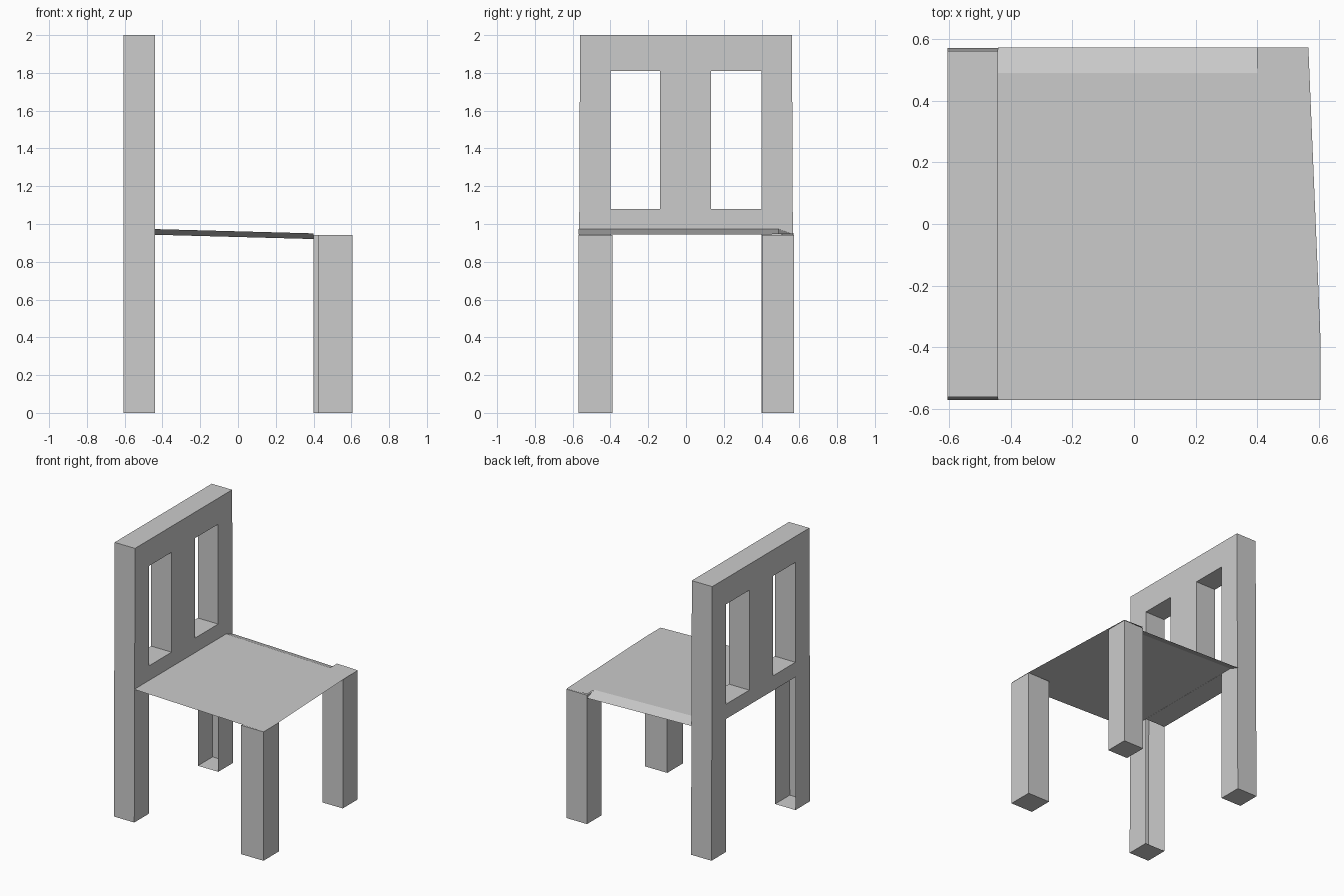
import bpy
import bmesh

cube = bpy.data.objects.get("Cube")
if cube:
    bpy.data.objects.remove(cube, do_unlink=True)

grey = bpy.data.materials.new("light grey")
grey.use_nodes = True
colour = (0.6, 0.6, 0.6, 1)
grey.diffuse_color = colour
grey.node_tree.nodes["Principled BSDF"].inputs["Base Color"].default_value = colour


def finish(name, bm):
    bmesh.ops.remove_doubles(bm, verts=bm.verts, dist=0.0005)
    mesh = bpy.data.meshes.new(name)
    bm.to_mesh(mesh)
    bm.free()
    mesh.materials.append(grey)
    obj = bpy.data.objects.new(name, mesh)
    bpy.context.collection.objects.link(obj)
    return obj


def add_face(bm, points):
    return bm.faces.new([bm.verts.new(p) for p in points])


def leg(name, x0, x1, y0, y1, top):
    bm = bmesh.new()
    bmesh.ops.create_cube(bm, size=1)
    for v in bm.verts:
        v.co = (x1 if v.co.x > 0 else x0,
                y1 if v.co.y > 0 else y0,
                top if v.co.z > 0 else 0)
    finish(name, bm)


# Backrest and rear legs: one hollow shell with two windows
BACK, FRONT = -0.605, -0.44
ys = [-0.57, -0.4, -0.138, 0.133, 0.4, 0.57]
zs = [0, 0.972, 1.08, 1.81, 2]
rows = ["#...#", "#####", "#.#.#", "#####"]


def solid(c, r):
    return 0 <= c < 5 and 0 <= r < 4 and rows[r][c] == "#"


def corner(x, c, r):
    # the outer sides lean in slightly towards the top
    lean = 1 - 0.008 * zs[r] if c in (0, 5) else 1
    return (x, ys[c] * lean, zs[r])


bm = bmesh.new()
for r in range(4):
    for c in range(5):
        if not solid(c, r):
            continue
        ring = [(c, r), (c + 1, r), (c + 1, r + 1), (c, r + 1)]
        add_face(bm, [corner(FRONT, *p) for p in ring])
        add_face(bm, [corner(BACK, *p) for p in reversed(ring)])
        steps = [(0, -1), (1, 0), (0, 1), (-1, 0)]
        for i, (dc, dr) in enumerate(steps):
            # the inner sides of the rear legs stay open
            open_side = r == 0 and 0 <= c + dc < 5 and dr == 0
            if solid(c + dc, r + dr) or open_side:
                continue
            a, b = ring[i], ring[(i + 1) % 4]
            add_face(bm, [corner(BACK, *a), corner(BACK, *b),
                          corner(FRONT, *b), corner(FRONT, *a)])
finish("backrest_with_rear_legs", bm)

# Front legs
leg("front_leg_right", 0.425, 0.605, -0.57, -0.39, 0.942)
leg("front_leg_left", 0.4, 0.565, 0.403, 0.572, 0.942)


# Seat: a thin sloping sheet with a flap turned down along one side
def seat_z(x):
    return 0.973 - 0.027 * (x - FRONT)


bm = bmesh.new()
outline = [(FRONT, -0.57), (0.605, -0.57), (0.605, -0.39), (0.565, 0.572),
           (0.4, 0.572), (0.4, 0.49), (FRONT, 0.49)]
add_face(bm, [(x, y, seat_z(x)) for x, y in outline])
add_face(bm, [(FRONT, 0.49, seat_z(FRONT)), (0.4, 0.49, seat_z(0.4)),
              (0.4, 0.572, seat_z(0.4) - 0.03),
              (FRONT, 0.572, seat_z(FRONT) - 0.03)])
finish("seat", bm)
